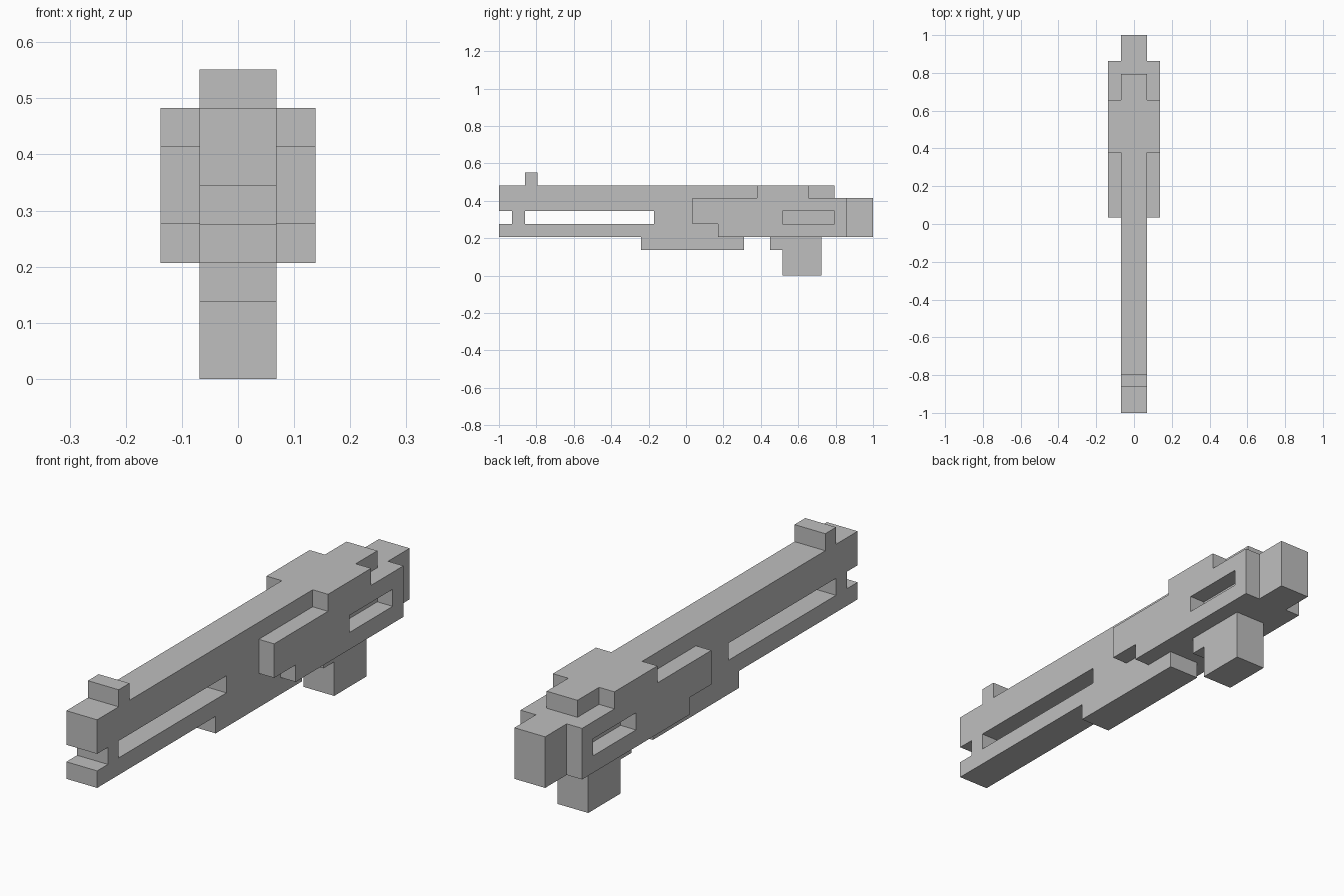
import bpy
import bmesh

cube = bpy.data.objects.get("Cube")
if cube:
    bpy.data.objects.remove(cube, do_unlink=True)

U = 2 / 29  # one block of the blocky grid
LENGTH = 29

grey = bpy.data.materials.new("light grey")
grey.use_nodes = True
colour = (0.52, 0.52, 0.52, 1)
grey.diffuse_color = colour
grey.node_tree.nodes["Principled BSDF"].inputs["Base Color"].default_value = colour


def rect(y0, y1, z0, z1):
    return [(y0, z0), (y1, z0), (y1, z1), (y0, z1)]


def slab(name, loops, x=0, width=2, mirror=False):
    """Side profile in blocks (outline, then holes), thickened across x."""
    bm = bmesh.new()
    edges = []
    for loop in loops:
        verts = [bm.verts.new((x * U, (y - LENGTH / 2) * U, z * U)) for y, z in loop]
        edges += [bm.edges.new((a, b)) for a, b in zip(verts, verts[1:] + verts[:1])]
    bmesh.ops.triangle_fill(bm, edges=edges, use_beauty=True, use_dissolve=False)
    bmesh.ops.recalc_face_normals(bm, faces=bm.faces)
    mesh = bpy.data.meshes.new(name)
    bm.to_mesh(mesh)
    bm.free()
    mesh.materials.append(grey)
    obj = bpy.data.objects.new(name, mesh)
    bpy.context.collection.objects.link(obj)
    solid = obj.modifiers.new("thickness", "SOLIDIFY")
    solid.thickness = width * U
    solid.offset = 0
    if mirror:
        obj.modifiers.new("both sides", "MIRROR").use_axis[0] = True
    return obj


# Long central body with notched muzzle, stepped rear and open barrel slot
slab("body", [
    [(0, 3), (29, 3), (29, 6), (26, 6), (26, 7), (0, 7), (0, 5), (1, 5), (1, 4), (0, 4)],
    rect(2, 12, 4, 5),
])

# Parts on the centre line
slab("front_sight", [rect(2, 3, 7, 8)])
slab("lower_handguard", [rect(11, 19, 2, 3)])
slab("rear_grip", [[(22, 0), (25, 0), (25, 3), (21, 3), (21, 2), (22, 2)]])

# Raised side plates with a recessed slot
slab("side_plate", [
    [(17, 3), (27, 3), (27, 6), (24, 6), (24, 7), (20, 7), (20, 6), (15, 6), (15, 4), (17, 4)],
    rect(22, 26, 4, 5),
], x=1.5, width=1, mirror=True)
